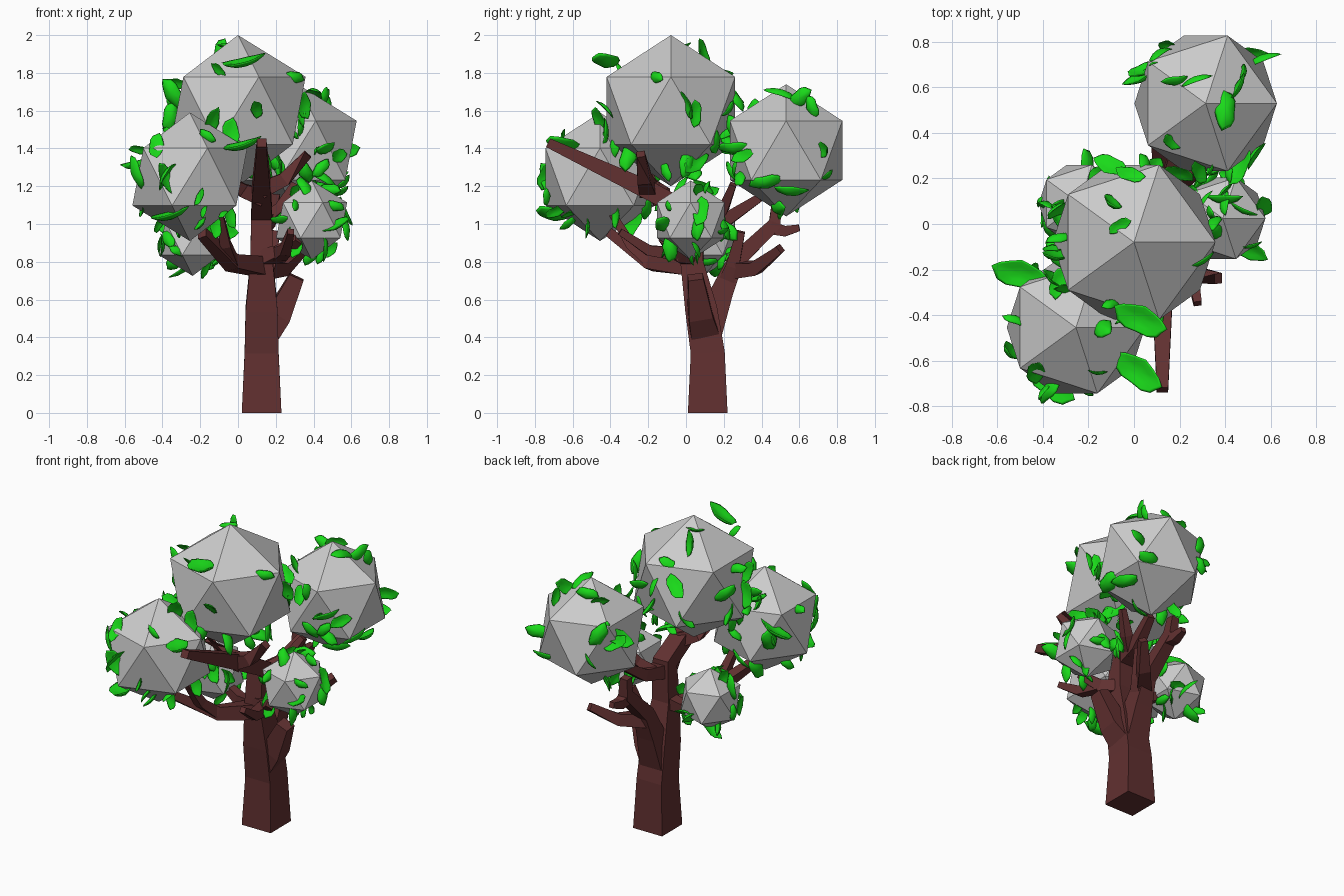
import bpy, bmesh, math, random
from mathutils import Vector, Matrix, Euler

if "Cube" in bpy.data.objects:
    bpy.data.objects.remove(bpy.data.objects["Cube"])

random.seed(7)

def material(name, col):
    m = bpy.data.materials.new(name)
    m.diffuse_color = (*col, 1)
    m.use_nodes = True
    m.node_tree.nodes["Principled BSDF"].inputs["Base Color"].default_value = m.diffuse_color
    return m

BARK = material("bark", (0.12, 0.03, 0.03))
GREEN = material("leaf_green", (0.01, 0.7, 0.01))

def add_object(name, bm, mat=None, smooth=False):
    me = bpy.data.meshes.new(name)
    bmesh.ops.recalc_face_normals(bm, faces=bm.faces)
    for f in bm.faces:
        f.smooth = smooth
    bm.to_mesh(me)
    bm.free()
    if mat:
        me.materials.append(mat)
    ob = bpy.data.objects.new(name, me)
    bpy.context.collection.objects.link(ob)
    return ob

paths = {}

def limb(name, pts, radii):
    """Square tapered tube through the points."""
    bm = bmesh.new()
    ps = paths[name] = [Vector(p) for p in pts]
    rings = []
    for i, (p, r) in enumerate(zip(ps, radii)):
        d = (ps[min(i + 1, len(ps) - 1)] - ps[max(i - 1, 0)]).normalized()
        ref = Vector((1, 0, 0)) if abs(d.x) < 0.75 else Vector((0, 1, 0))
        u = (ref - d * ref.dot(d)).normalized()
        v = d.cross(u)
        rings.append([bm.verts.new(p + u * a * r + v * b * r)
                      for a, b in ((1, 1), (-1, 1), (-1, -1), (1, -1))])
    for lo, hi in zip(rings, rings[1:]):
        for k in range(4):
            bm.faces.new((lo[k], lo[(k + 1) % 4], hi[(k + 1) % 4], hi[k]))
    bm.faces.new(rings[0])
    bm.faces.new(rings[-1])
    add_object(name, bm, BARK)

def twig(name, parent, t, end, r=.045):
    """Sagging branch that forks from a parent path at index t and thins to its end."""
    path, i = paths[parent], int(t)
    a = path[i].lerp(path[min(i + 1, len(path) - 1)], t - i)
    b = Vector(end)
    mid = a.lerp(b, .5) - Vector((0, 0, .12 * (b - a).length))
    limb(name, [a, mid, b], [r, r * .8, r * .5])

# Trunk and the limb that splits off towards the back
X = .125
limb("trunk", [(X, .115, 0), (X, .115, .32), (X, .08, .55), (X, .03, .8)],
     [.105, .09, .085, .06])
limb("leader", [(X, .03, .8), (X, .04, 1.05), (X, -.2, 1.18), (X, -.73, 1.43)],
     [.06, .055, .05, .025])
limb("back_limb", [(X, .11, .42), (X, .19, .64), (X, .26, .8), (.11, .47, 1), (.1, .48, 1.12)],
     [.08, .06, .045, .035, .025])
# Cut stub and the forking side branches
twig("cut_stub", "trunk", 1.4, (.31, .05, .72), .08)
twig("back_twig", "back_limb", 2.9, (.12, .6, .98), .035)
twig("back_right_twig", "back_limb", 1.7, (.35, .5, .87))
twig("back_upright", "back_limb", 1.2, (.2, .29, .96))
twig("left_limb", "trunk", 2.9, (-.19, -.4, .95), .05)
twig("left_twig", "left_limb", 1, (-.1, -.4, 1.07), .035)
twig("left_back_twig", "leader", 0, (-.18, .08, .87), .04)
twig("right_limb", "leader", .1, (.32, -.12, .92))
twig("front_right_twig", "right_limb", 1, (.28, -.35, .96), .035)
twig("upper_right_twig", "leader", 2, (.37, -.24, 1.37))
twig("upper_left_twig", "leader", 1.7, (-.08, -.2, 1.28))
twig("upper_back_twig", "leader", .8, (.2, .39, 1.14))
twig("upper_back_fork", "upper_back_twig", .6, (.3, .25, 1.21), .035)

def add_leaf(bm, centre, rot, size):
    """Thin, gently curled oval leaf with a wavy outline; False if out of bounds."""
    tmp = bmesh.new()
    bmesh.ops.create_uvsphere(tmp, u_segments=14, v_segments=6, radius=1)
    m = Matrix.Translation(centre) @ rot.to_matrix().to_4x4()
    for v in tmp.verts:
        x, y, z = v.co
        w = 1 + .08 * math.sin(5 * math.atan2(y, x))
        v.co = m @ (Vector((x * w / 2, y * w / 4, z / 22 + .14 * x * x + .1 * y * y - .07)) * size)
    ok = all(abs(v.co.x) < .66 and abs(v.co.y) < .83 and v.co.z < 1.99 for v in tmp.verts)
    if ok:
        me = bpy.data.meshes.new("tmp")
        tmp.to_mesh(me)
        bm.from_mesh(me)
        bpy.data.meshes.remove(me)
    tmp.free()
    return ok

# Foliage: plain icosahedra with leaves scattered over each surface
balls = [("crown_ball", (0, -.08, 1.6), .4, 30),
         ("back_ball", (.315, .53, 1.39), .35, 26),
         ("front_left_ball", (-.255, -.455, 1.25), .34, 26),
         ("right_ball", (.39, .025, 1.02), .21, 24),
         ("low_left_ball", (-.24, .09, .925), .2, 20)]
for name, c, r, count in balls:
    bm = bmesh.new()
    bmesh.ops.create_icosphere(bm, subdivisions=1, radius=r, matrix=Matrix.Translation(c))
    add_object(name, bm)
    bm = bmesh.new()
    done = tries = 0
    while done < count and tries < 400:
        tries += 1
        d = Vector([random.gauss(0, 1) for _ in range(3)]).normalized()
        rot = Euler([random.uniform(0, 2 * math.pi) for _ in range(3)])
        done += add_leaf(bm, Vector(c) + d * r * .9, rot, random.uniform(.1, .19))
    add_object(name.replace("ball", "leaves"), bm, GREEN, True)

# A few conspicuous large leaves
bm = bmesh.new()
for p in [(.03, -.42, 1.86), (.02, -.65, 1.42), (-.36, -.7, 1.05), (-.5, -.22, 1.32)]:
    add_leaf(bm, Vector(p), Euler((.3, -.2, p[1])), .25)
add_object("large_leaves", bm, GREEN, True)
